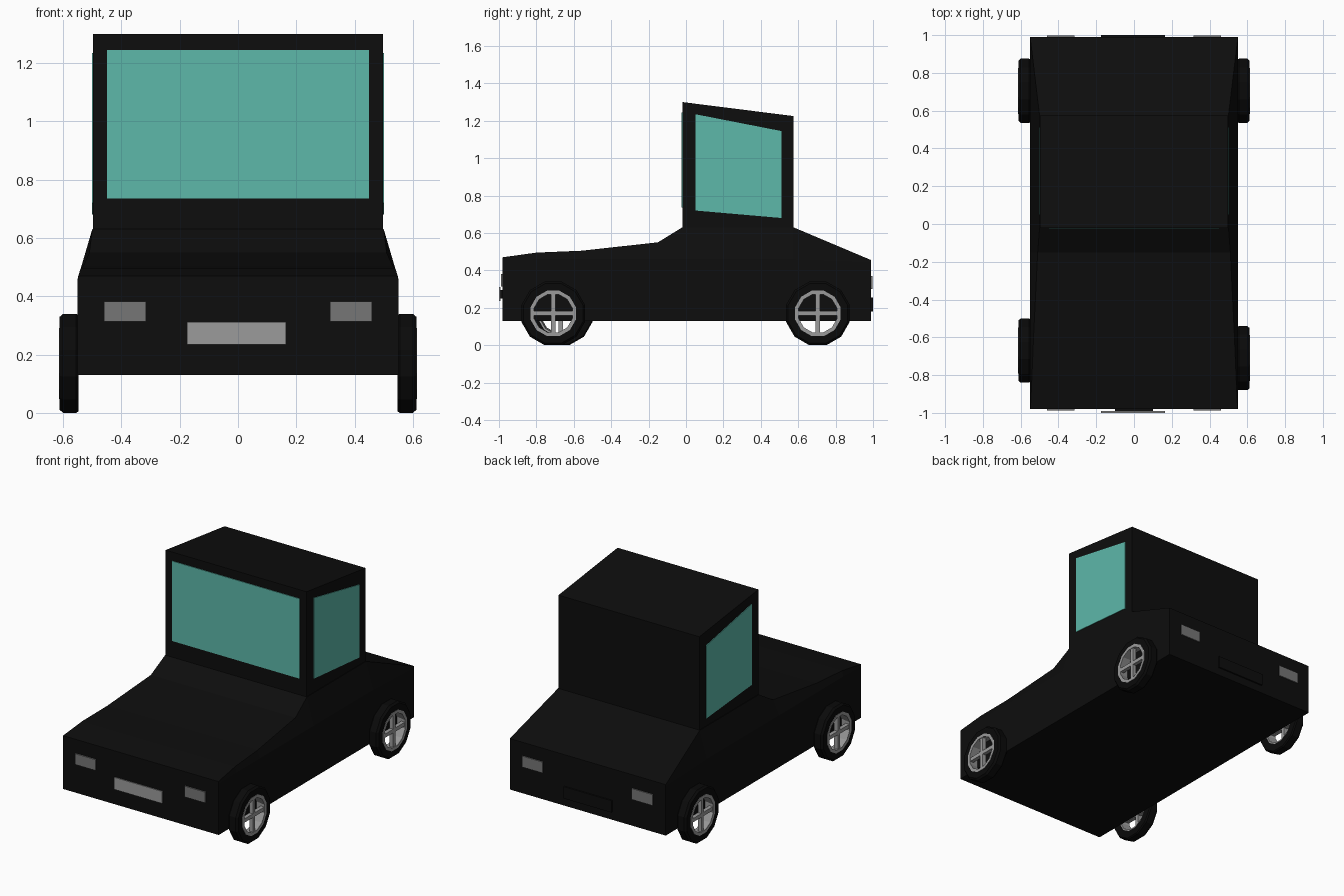
import bpy, bmesh, math

if "Cube" in bpy.data.objects:
    bpy.data.objects.remove(bpy.data.objects["Cube"])


def material(name, rgb):
    m = bpy.data.materials.new(name)
    m.diffuse_color = (*rgb, 1)
    m.use_nodes = True
    m.node_tree.nodes["Principled BSDF"].inputs["Base Color"].default_value = m.diffuse_color
    return m


BLACK = material("black paint", (0.004, 0.004, 0.004))
RUBBER = material("tyre rubber", (0.003, 0.003, 0.003))
GLASS = material("teal glass", (0.11, 0.48, 0.40))
LAMP = material("lamp grey", (0.18, 0.18, 0.18))
METAL = material("light grey metal", (0.33, 0.33, 0.33))


def finish(name, bm, mat):
    bmesh.ops.recalc_face_normals(bm, faces=bm.faces)
    me = bpy.data.meshes.new(name)
    bm.to_mesh(me)
    bm.free()
    me.materials.append(mat)
    ob = bpy.data.objects.new(name, me)
    bpy.context.collection.objects.link(ob)
    return ob


def loft(name, sections, mat, closed=False):
    """Skin a row of equal-length point loops; cap the ends unless closed."""
    bm = bmesh.new()
    rows = [[bm.verts.new(p) for p in s] for s in sections]
    n = len(rows[0])
    pairs = list(zip(rows, rows[1:])) + ([(rows[-1], rows[0])] if closed else [])
    for a, b in pairs:
        for i in range(n):
            j = (i + 1) % n
            bm.faces.new((a[i], a[j], b[j], b[i]))
    if not closed:
        bm.faces.new(rows[0])
        bm.faces.new(rows[-1])
    return finish(name, bm, mat)


def box(name, x, y, z, mat):
    return loft(name, [[(a, y[0], z[0]), (a, y[1], z[0]), (a, y[1], z[1]), (a, y[0], z[1])]
                       for a in x], mat)


def side_prism(name, x0, x1, outline, mat):
    return loft(name, [[(x, y, z) for y, z in outline] for x in (x0, x1)], mat)


# lower body: y, belt height, top half width, top height
stations = [(-0.98, 0.455, 0.548, 0.47), (-0.80, 0.46, 0.54, 0.495),
            (-0.56, 0.46, 0.53, 0.505), (-0.15, 0.46, 0.51, 0.55),
            (-0.02, 0.46, 0.50, 0.63), (0.575, 0.46, 0.50, 0.63),
            (0.99, 0.445, 0.55, 0.455)]
loft("body", [[(-0.55, y, 0.13), (0.55, y, 0.13), (0.55, y, b), (w, y, t), (-w, y, t), (-0.55, y, b)]
              for y, b, w, t in stations], BLACK)

# cabin with sloping roof
side_prism("cabin", -0.497, 0.497,
           [(-0.02, 0.61), (-0.02, 1.30), (0.575, 1.225), (0.575, 0.61)], BLACK)

# windows
box("windscreen", (-0.45, 0.45), (-0.024, -0.018), (0.735, 1.245), GLASS)
window = [(0.05, 0.72), (0.05, 1.235), (0.51, 1.145), (0.51, 0.68)]
for side, s in (("left", -1), ("right", 1)):
    side_prism(side + "_window", s * 0.495, s * 0.501, window, GLASS)
    # lamps
    x = sorted((s * 0.315, s * 0.46))
    box(side + "_headlamp", x, (-0.988, -0.979), (0.313, 0.382), LAMP)
    box(side + "_tail_lamp", x, (0.989, 0.997), (0.30, 0.37), LAMP)

# number plates
box("front_plate_bracket", (-0.10, 0.10), (-0.992, -0.97), (0.25, 0.295), BLACK)
box("front_plate", (-0.175, 0.165), (-1.0, -0.991), (0.235, 0.312), METAL)
box("rear_plate", (-0.175, 0.165), (0.989, 1.0), (0.18, 0.255), BLACK)


def ring(name, profile, cy, cz, mat, n=12):
    """Spin an (x, radius) profile round the axle, flat side down."""
    sections = []
    for k in range(n):
        a = 2 * math.pi * (k + 0.5) / n
        sections.append([(x, cy + r * math.sin(a), cz - r * math.cos(a)) for x, r in profile])
    return loft(name, sections, mat, closed=True)


# wheels: tyre, open rim and crossed spokes
for label, s, cy in (("front_left", -1, -0.67), ("front_right", 1, -0.71),
                     ("rear_left", -1, 0.705), ("rear_right", 1, 0.705)):
    cz = 0.17
    tyre = [(0.547, 0.124), (0.547, 0.17), (0.555, 0.176), (0.60, 0.176), (0.612, 0.165), (0.612, 0.124)]
    rim = [(0.55, 0.114), (0.55, 0.126), (0.614, 0.126), (0.614, 0.106)]
    ring(label + "_tyre", [(s * x, r) for x, r in tyre], cy, cz, RUBBER)
    ring(label + "_rim", [(s * x, r) for x, r in rim], cy, cz, METAL)
    x = sorted((s * 0.585, s * 0.61))
    box(label + "_upright_spoke", x, (cy - 0.012, cy + 0.012), (cz - 0.11, cz + 0.11), METAL)
    box(label + "_level_spoke", x, (cy - 0.11, cy + 0.11), (cz - 0.012, cz + 0.012), METAL)
